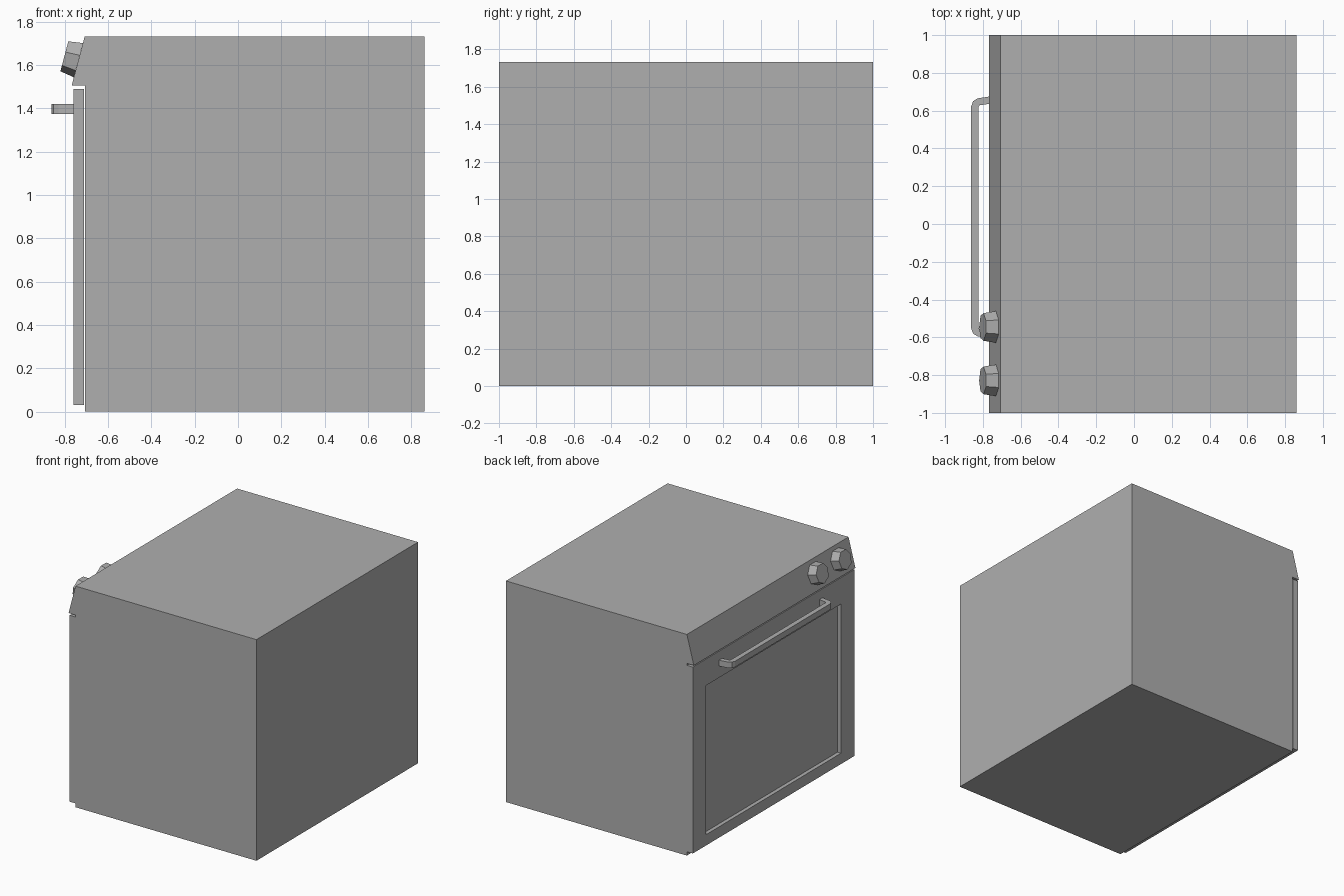
import bpy, bmesh, math
from mathutils import Vector, Matrix

if "Cube" in bpy.data.objects:
    bpy.data.objects.remove(bpy.data.objects["Cube"])

grey = bpy.data.materials.new("dark_grey")
grey.diffuse_color = (0.43, 0.43, 0.43, 1)
grey.use_nodes = True
grey.node_tree.nodes["Principled BSDF"].inputs["Base Color"].default_value = grey.diffuse_color


def finish(bm, name):
    bmesh.ops.recalc_face_normals(bm, faces=bm.faces[:])
    mesh = bpy.data.meshes.new(name)
    bm.to_mesh(mesh)
    bm.free()
    mesh.materials.append(grey)
    obj = bpy.data.objects.new(name, mesh)
    bpy.context.collection.objects.link(obj)
    return obj


def loft(name, ring_a, ring_b):
    """Closed solid between two matching outlines."""
    bm = bmesh.new()
    a = [bm.verts.new(p) for p in ring_a]
    b = [bm.verts.new(p) for p in ring_b]
    bm.faces.new(a)
    bm.faces.new(b)
    n = len(a)
    for i in range(n):
        j = (i + 1) % n
        bm.faces.new((a[i], a[j], b[j], b[i]))
    return finish(bm, name)


# Oven body with the sloped control panel, as one side profile
profile = [(0.86, 0), (0.86, 1.732), (-0.708, 1.732), (-0.768, 1.505),
           (-0.707, 1.505), (-0.707, 0)]
loft("oven_body", [(x, -1, z) for x, z in profile], [(x, 1, z) for x, z in profile])

# Door slab with a recessed window panel
bm = bmesh.new()
bmesh.ops.create_cube(bm, size=1, matrix=Matrix.Translation((-0.7345, 0, 0.76))
                      @ Matrix.Diagonal((0.049, 2, 1.46, 1)))
bm.normal_update()
front = min(bm.faces, key=lambda f: f.calc_center_median().x)
bmesh.ops.inset_individual(bm, faces=[front], thickness=0.1)
for v in front.verts:
    v.co.y = math.copysign(0.835, v.co.y)
    v.co.z = 1.283 if v.co.z > 0.76 else 0.115
panel = bmesh.ops.extrude_discrete_faces(bm, faces=[front])["faces"][0]
bmesh.ops.translate(bm, verts=panel.verts[:], vec=(0.03, 0, 0))
finish(bm, "oven_door")

# Handle: mirrored half outline seen from above, given a height
centre = 0.035
outer = [(-0.758, 0.641), (-0.828, 0.63), (-0.852, 0.615), (-0.862, 0.588)]
inner = [(-0.824, 0.583), (-0.817, 0.594), (-0.758, 0.602)]
outline = ([(x, centre + y) for x, y in outer]
           + [(x, centre - y) for x, y in outer[::-1]]
           + [(x, centre - y) for x, y in inner[::-1]]
           + [(x, centre + y) for x, y in inner])
loft("door_handle", [(x, y, 1.374) for x, y in outline], [(x, y, 1.42) for x, y in outline])

# Tapered seven-sided knobs standing on the sloped panel
up = Vector((0.06, 0, 0.227)).normalized()
out = Vector((-up.z, 0, up.x))
side = Vector((0, 1, 0))


def ring(centre_point, radius):
    angles = [math.pi + math.tau * i / 7 for i in range(7)]
    return [centre_point + radius * (math.cos(a) * up + math.sin(a) * side) for a in angles]


for i, y in enumerate((-0.545, -0.828)):
    base = Vector((-0.736, y, 1.627))
    loft(f"knob_{i + 1}", ring(base, 0.086), ring(base + out * 0.067, 0.075))
